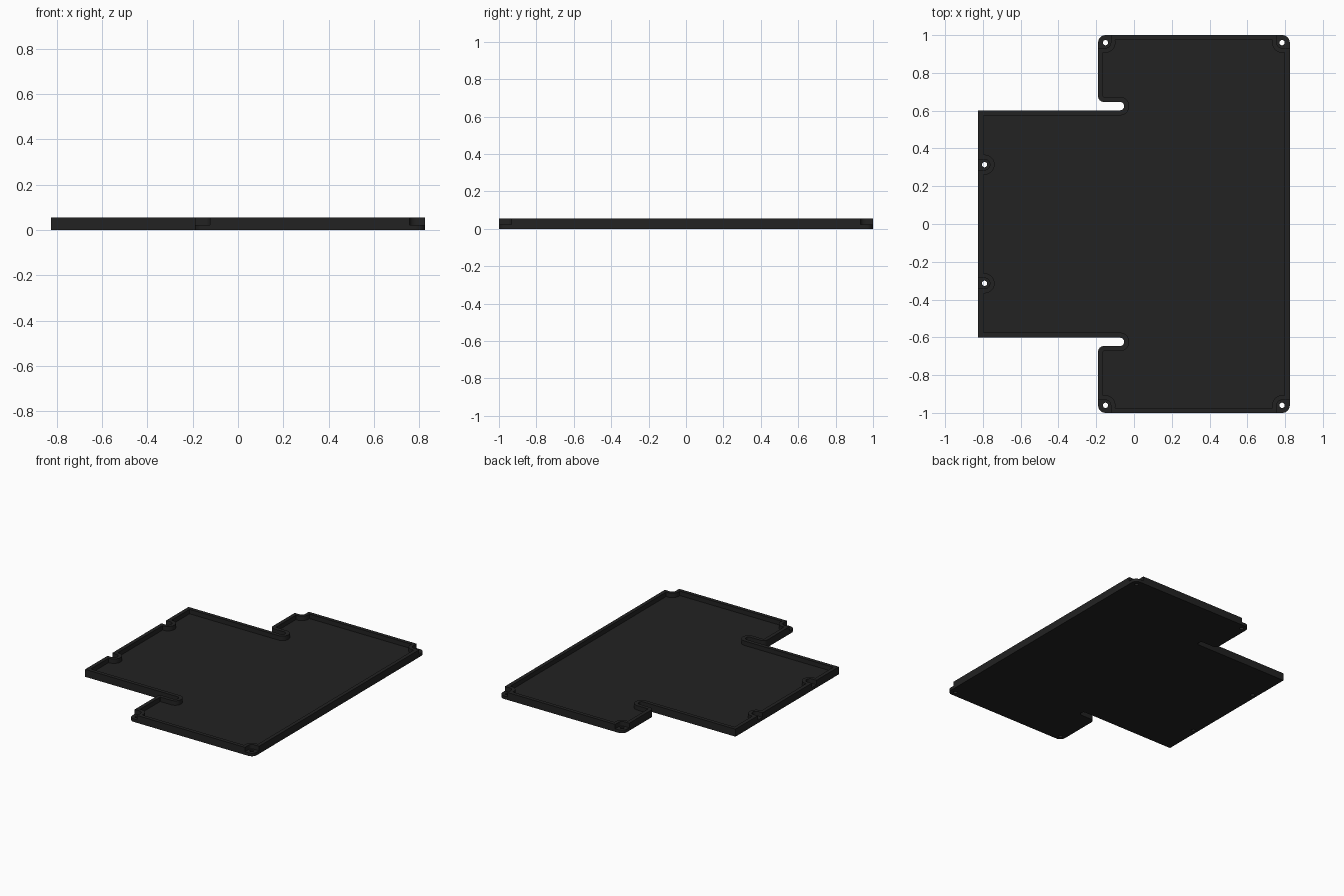
import bpy, bmesh, math
from mathutils import Vector

if "Cube" in bpy.data.objects:
    bpy.data.objects.remove(bpy.data.objects["Cube"])

HEIGHT, FLOOR, WALL = 0.055, 0.022, 0.027
POCKET_R, BOSS_R, HOLE_R = 0.028, 0.053, 0.014

black = bpy.data.materials.new("matte_black")
black.diffuse_color = (0.016, 0.016, 0.016, 1)
black.use_nodes = True
black.node_tree.nodes["Principled BSDF"].inputs["Base Color"].default_value = black.diffuse_color


def rounded(points, inset=0.0):
    """Round the corners (x, y, radius) of a counter-clockwise outline, optionally inset."""
    out, n = [], len(points)
    for i, (x, y, r) in enumerate(points):
        p = Vector((x, y))
        a = (p - Vector(points[i - 1][:2])).normalized()
        b = (Vector(points[(i + 1) % n][:2]) - p).normalized()
        turn = a.x * b.y - a.y * b.x
        p += (b - a) * inset * (1 if turn > 0 else -1)
        r = max(r - inset, 0) if turn > 0 else r + inset
        if r < 0.002:
            out.append(p)
            continue
        centre = p - a * r + b * r
        for k in range(9):
            t = k / 8 * math.pi / 2
            out.append(centre - b * r * math.cos(t) + a * r * math.sin(t))
    return out


def prism(name, outline, z0, z1):
    bm = bmesh.new()
    face = bm.faces.new([bm.verts.new((p[0], p[1], z0)) for p in outline])
    ext = bmesh.ops.extrude_face_region(bm, geom=[face])
    verts = [g for g in ext["geom"] if isinstance(g, bmesh.types.BMVert)]
    bmesh.ops.translate(bm, verts=verts, vec=(0, 0, z1 - z0))
    bmesh.ops.recalc_face_normals(bm, faces=bm.faces[:])
    mesh = bpy.data.meshes.new(name)
    bm.to_mesh(mesh)
    bm.free()
    mesh.materials.append(black)
    ob = bpy.data.objects.new(name, mesh)
    bpy.context.collection.objects.link(ob)
    return ob


def circle(x, y, r, n=32):
    return [(x + r * math.cos(2 * math.pi * (k + 0.5) / n),
             y + r * math.sin(2 * math.pi * (k + 0.5) / n)) for k in range(n)]


def cut(target, cutter):
    mod = target.modifiers.new("cut", 'BOOLEAN')
    mod.operation, mod.solver, mod.object = 'DIFFERENCE', 'EXACT', cutter
    bpy.context.view_layer.objects.active = target
    bpy.ops.object.modifier_apply(modifier=mod.name)
    bpy.data.objects.remove(cutter)


# Outline: wide body with two slots and a narrower square-cornered tab
half = [(0.825, 1, 0.04), (-0.19, 1, 0.04), (-0.19, 0.646, 0.03),
        (-0.053, 0.646, 0.02), (-0.053, 0.602, 0.02), (-0.825, 0.602, 0)]
outline = half + [(x, -y, r) for x, y, r in reversed(half)]

# Screw positions with the outward direction of each open pocket
screws = [(x, s * y, dx, s * dy) for s in (1, -1) for x, y, dx, dy in
          ((0.784, 0.96, 1, 1), (-0.151, 0.96, -1, 1), (-0.791, 0.314, -1, 0))]

# Tray body and the hollow, which leaves material for the screw bosses
tray = prism("tray", rounded(outline), 0, HEIGHT)
hollow = prism("hollow_cutter", rounded(outline, WALL), FLOOR, 0.2)
for x, y, dx, dy in screws:
    cut(hollow, prism("boss", circle(x, y, BOSS_R), -0.1, 0.3))
cut(tray, hollow)

# Screw pockets open to the outside, and through holes
for x, y, dx, dy in screws:
    r, far = POCKET_R, 0.1
    x0, x1 = (x - r, x + far) if dx > 0 else (x - far, x + r)
    y0 = y - far if dy < 0 else y - r
    y1 = y + far if dy > 0 else y + r
    corners = [(x0, y0), (x1, y0), (x1, y1), (x0, y1)]
    pocket = [(px, py, r * 0.98 if abs(px - x) < r * 1.1 and abs(py - y) < r * 1.1 else 0)
              for px, py in corners]
    cut(tray, prism("pocket_cutter", rounded(pocket), FLOOR, 0.2))
    cut(tray, prism("hole_cutter", circle(x, y, HOLE_R, 24), -0.1, 0.2))

# Smooth the rounded corners, keep the edges crisp
bpy.ops.object.select_all(action='DESELECT')
tray.select_set(True)
bpy.context.view_layer.objects.active = tray
bpy.ops.object.shade_smooth_by_angle(angle=math.radians(30))
